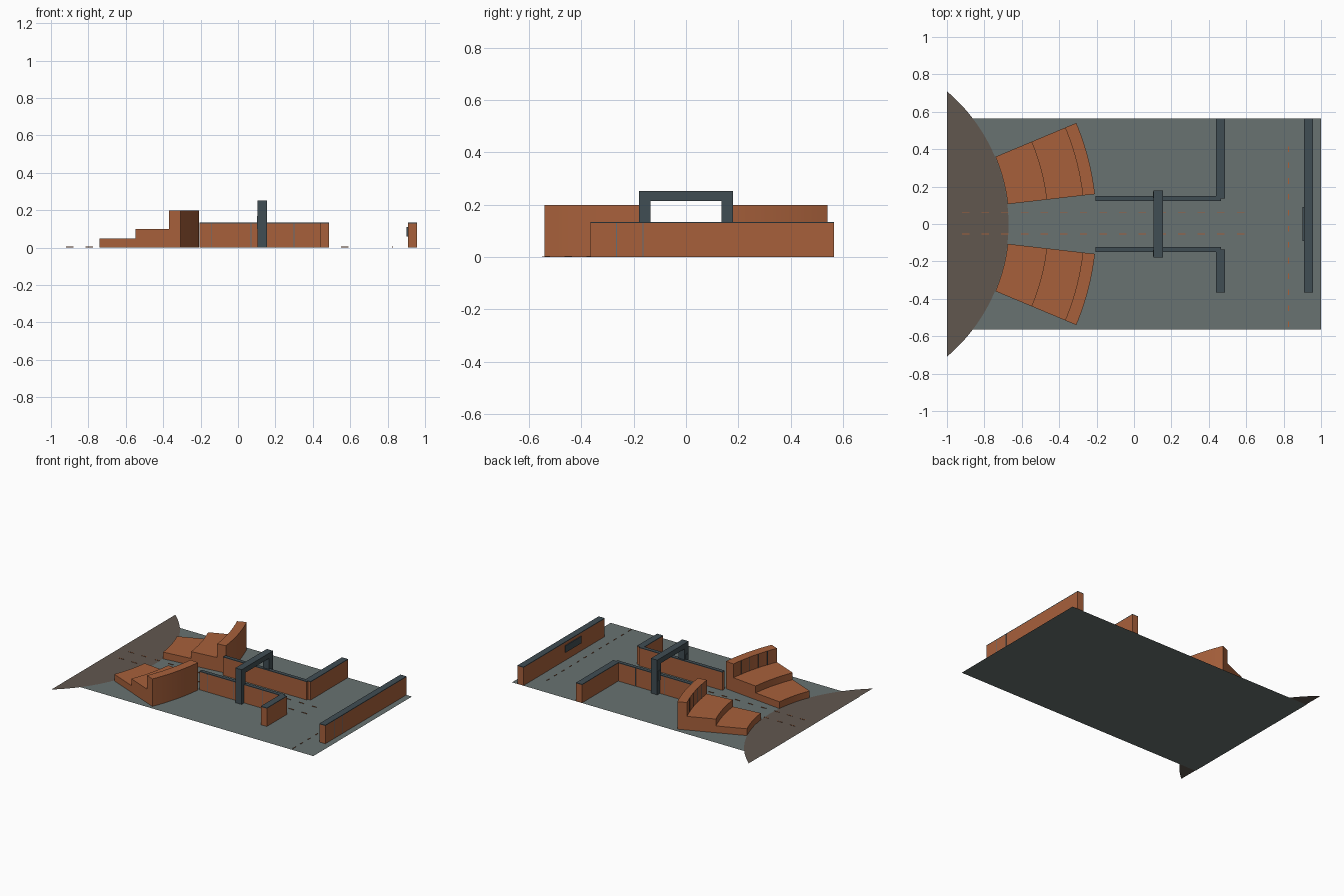
import bpy
import bmesh
from math import sin, cos, radians

cube = bpy.data.objects.get("Cube")
if cube:
    bpy.data.objects.remove(cube, do_unlink=True)


def linear(c):
    c /= 255
    return c / 12.92 if c <= 0.04045 else ((c + 0.055) / 1.055) ** 2.4


def material(name, *rgb):
    col = [linear(c) for c in rgb] + [1]
    m = bpy.data.materials.new(name)
    m.use_nodes = True
    m.diffuse_color = col
    m.node_tree.nodes["Principled BSDF"].inputs["Base Color"].default_value = col
    return m


BRICK = material("terracotta", 167, 96, 59)
SLATE = material("dark slate", 64, 77, 83)
FLOOR = material("grey green floor", 104, 114, 113)
STAGE = material("brown stage", 97, 87, 79)
JOINT = material("blue grey joint", 98, 110, 120)


def finish(name, bm, mat, smooth=False):
    bmesh.ops.recalc_face_normals(bm, faces=bm.faces)
    mesh = bpy.data.meshes.new(name)
    bm.to_mesh(mesh)
    bm.free()
    mesh.materials.append(mat)
    obj = bpy.data.objects.new(name, mesh)
    bpy.context.collection.objects.link(obj)
    if smooth:
        bpy.ops.object.select_all(action="DESELECT")
        obj.select_set(True)
        bpy.context.view_layer.objects.active = obj
        bpy.ops.object.shade_smooth_by_angle(angle=radians(30))
    return obj


def add_box(bm, x, y, z):
    """Add a box given the (low, high) pair on each axis."""
    spans = [sorted(p) for p in (x, y, z)]
    for v in bmesh.ops.create_cube(bm, size=1)["verts"]:
        v.co = [s[0] if c < 0 else s[1] for c, s in zip(v.co, spans)]


def boxes(name, mat, *spans):
    bm = bmesh.new()
    for s in spans:
        add_box(bm, *s)
    return finish(name, bm, mat)


def wall(name, x, y):
    boxes(name, BRICK, (x, y, (0.001, 0.13)))
    boxes(name + "_cap", SLATE, (x, y, (0.13, 0.135)))


def flat(name, mat, outline, z):
    bm = bmesh.new()
    face = bm.faces.new([bm.verts.new((x, y, z)) for x, y in outline])
    face.normal_update()
    return finish(name, bm, mat)


# Arcs of the stage and the stepped seating share this centre
CENTRE = -1.6


def polar(r, deg):
    return CENTRE + r * cos(radians(deg)), r * sin(radians(deg))


# Floor and curved stage
flat("floor", FLOOR, [(-1, -0.565), (1, -0.565), (1, 0.565), (-1, 0.565)], 0)
flat("stage", STAGE, [polar(0.929, -49.8 + 99.6 * i / 48) for i in range(49)], 0.003)

# Stepped seating swept around the arc
STEPS = [(0.931, 0.001), (1.4, 0.001), (1.4, 0.2), (1.335, 0.2),
         (1.335, 0.1), (1.14, 0.1), (1.14, 0.05), (0.931, 0.05)]


def seating(name, side):
    bm = bmesh.new()
    rings = []
    for i in range(17):
        a = side * (6.55 + 16.15 * i / 16)
        rings.append([bm.verts.new((*polar(r, a), z)) for r, z in STEPS])
    n = len(STEPS)
    for p, q in zip(rings, rings[1:]):
        for k in range(n):
            bm.faces.new((p[k], p[(k + 1) % n], q[(k + 1) % n], q[k]))
    bm.faces.new(rings[0])
    bm.faces.new(rings[-1])
    finish(name, bm, BRICK, smooth=True)
    # Joints on the inner face of the backrest
    spans = []
    for i in range(1, 5):
        x, y = polar(1.334, side * (6.55 + 16.15 * i / 5))
        spans.append(((x - 0.001, x + 0.003), (y - 0.002, y + 0.002), (0.1, 0.2)))
    boxes(name + "_joints", SLATE, *spans)


for label, s in (("left", 1), ("right", -1)):
    seating(label + "_seating", s)
    # Corridor wall and the crosswise wall it turns into
    wall(label + "_corridor_wall", (-0.205, 0.465), (s * 0.123, s * 0.15))
    wall(label + "_cross_wall", (0.4385, 0.487), (s * 0.1365, 0.565 if s > 0 else -0.365))
    # Wall joints
    boxes(label + "_wall_joints", JOINT,
          *[((x - 0.002, x + 0.002), (s * 0.149, s * 0.151), (0.001, 0.13))
            for x in (-0.14, 0.07, 0.3)])

# Far end wall with its sign plate and joints
wall("end_wall", (0.908, 0.956), (-0.365, 0.565))
boxes("sign_plate", SLATE, ((0.902, 0.908), (-0.09, 0.09), (0.06, 0.11)))
boxes("end_wall_joints", JOINT,
      *[((0.956, 0.957), (y - 0.002, y + 0.002), (0.001, 0.13)) for y in (-0.265, -0.165)])

# Gate spanning the corridor
GATE_X = (0.105, 0.155)
boxes("gate", SLATE,
      (GATE_X, (-0.18, 0.18), (0.215, 0.253)),
      *[(GATE_X, (s * 0.135, s * 0.18), (0.001, 0.215)) for s in (-1, 1)])
boxes("gate_panels", SLATE,
      *[((0.101, 0.105), (s * 0.14, s * 0.175), (0.1, 0.17)) for s in (-1, 1)])

# Dashed guide lines on the floor
for label, y in (("left", 0.063), ("right", -0.054)):
    boxes(label + "_guide_line", BRICK,
          *[((x, x + 0.04), (y - 0.002, y + 0.002), (0.002, 0.005))
            for x in [-0.92 + 0.105 * i for i in range(15)]])
boxes("cross_guide_line", BRICK,
      *[((0.824, 0.828), (y, y + 0.03), (0.002, 0.005))
        for y in [-0.55 + 0.085 * i for i in range(12)]])
